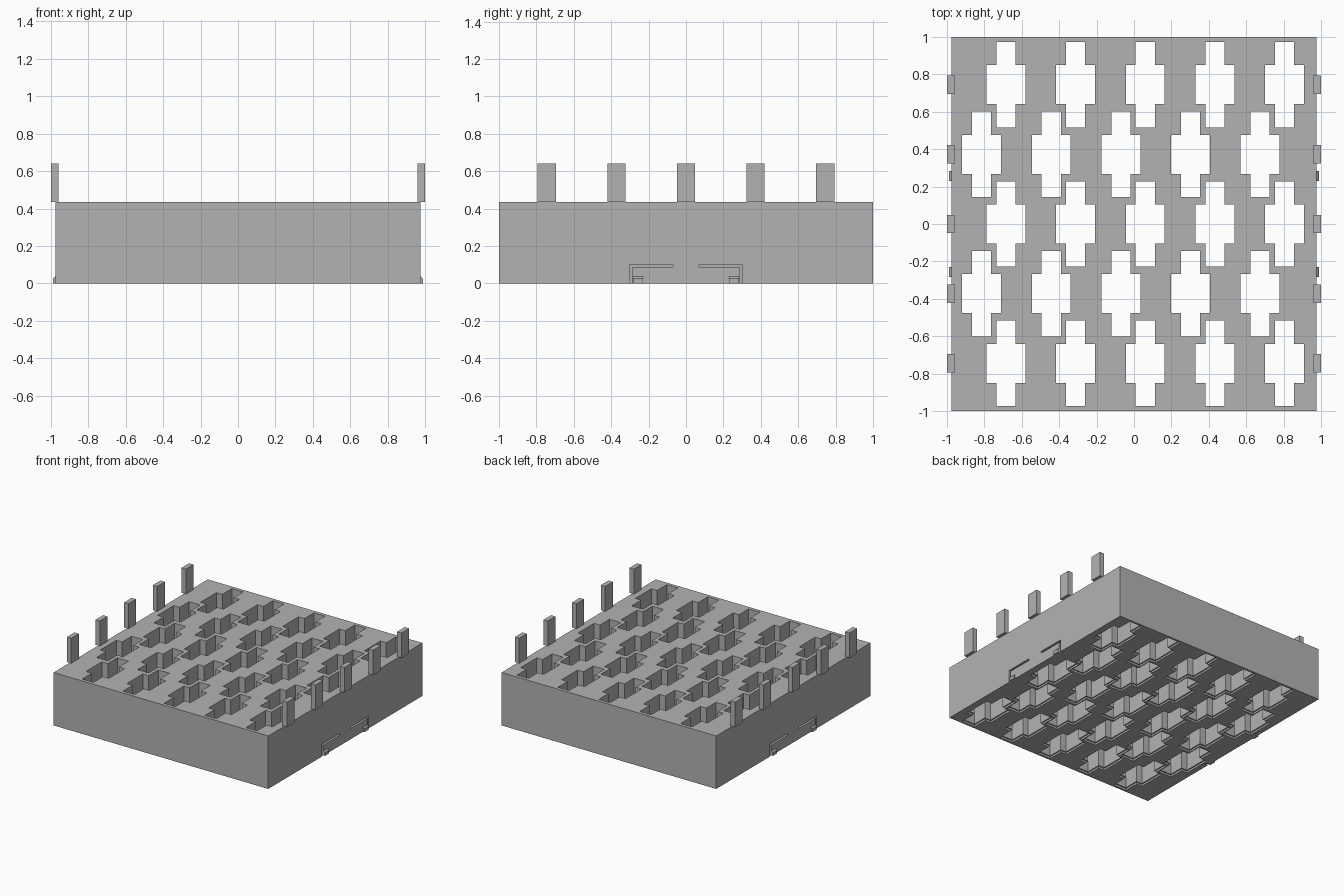
import bpy, bmesh

cube = bpy.data.objects.get("Cube")
if cube:
    bpy.data.objects.remove(cube, do_unlink=True)

grey = bpy.data.materials.new("plain grey")
grey.use_nodes = True
grey.diffuse_color = (0.45, 0.45, 0.45, 1)
grey.node_tree.nodes["Principled BSDF"].inputs["Base Color"].default_value = (0.45, 0.45, 0.45, 1)

HALF_X, HEIGHT = 0.975, 0.435
PITCH = 0.372


def prism(bm, outline, z0, z1):
    """Closed upright prism over a counter-clockwise outline."""
    low = [bm.verts.new((x, y, z0)) for x, y in outline]
    high = [bm.verts.new((x, y, z1)) for x, y in outline]
    bm.faces.new(low[::-1])
    bm.faces.new(high)
    for i in range(len(low)):
        j = (i + 1) % len(low)
        bm.faces.new((low[i], low[j], high[j], high[i]))


def box(bm, x0, x1, y0, y1, z0, z1):
    x0, x1 = sorted((x0, x1))
    y0, y1 = sorted((y0, y1))
    prism(bm, [(x0, y0), (x1, y0), (x1, y1), (x0, y1)], z0, z1)


def finish(bm, name):
    bmesh.ops.recalc_face_normals(bm, faces=bm.faces)
    mesh = bpy.data.meshes.new(name)
    bm.to_mesh(mesh)
    bm.free()
    mesh.materials.append(grey)
    obj = bpy.data.objects.new(name, mesh)
    bpy.context.collection.objects.link(obj)
    return obj


def cut(target, cutter):
    cutter.hide_render = True
    mod = target.modifiers.new("cut", 'BOOLEAN')
    mod.operation = 'DIFFERENCE'
    mod.solver = 'EXACT'
    mod.object = cutter
    bpy.context.view_layer.objects.active = target
    bpy.ops.object.modifier_apply(modifier=mod.name)
    bpy.data.objects.remove(cutter, do_unlink=True)


def crosses(name, grow, z0, z1):
    """Five staggered rows of cross-shaped prisms."""
    bm = bmesh.new()
    wide, narrow = 0.104 + grow, 0.051 + grow
    tall, short = 0.228 + grow, 0.104 + grow
    quarter = [(wide, short), (narrow, short), (narrow, tall)]
    mirrored = [(-x, y) for x, y in quarter[::-1]]
    upper = quarter + mirrored
    outline = upper + [(-x, -y) for x, y in upper]
    for row in range(-2, 3):
        shift = 0.06 if row % 2 == 0 else -0.07
        for col in range(-2, 3):
            cx, cy = col * PITCH + shift, row * PITCH
            prism(bm, [(cx + x, cy + y) for x, y in outline], z0, z1)
    return finish(bm, name)


# Main block with through holes and a shallow step round each hole below
bm = bmesh.new()
box(bm, -HALF_X, HALF_X, -1, 1, 0, HEIGHT)
block = finish(bm, "block")
cut(block, crosses("hole_cutter", 0, -0.1, 0.6))
cut(block, crosses("step_cutter", 0.01, -0.1, 0.015))

# L-shaped slits that free the snap clips in both side walls
bm = bmesh.new()
for sx in (-1, 1):
    for sy in (-1, 1):
        inner, outer = sx * (HALF_X - 0.03), sx * (HALF_X + 0.05)
        x0, x1 = sorted((inner, outer))
        prism_y = (sy * 0.285, sy * 0.3)
        box(bm, x0, x1, *prism_y, -0.05, 0.087)
        box(bm, x0, x1, sy * 0.07, sy * 0.3, 0.087, 0.102)
slits = finish(bm, "slit_cutter")
bm = bmesh.new()
bm.from_mesh(slits.data)
bmesh.ops.remove_doubles(bm, verts=bm.verts, dist=0.0001)
bm.to_mesh(slits.data)
bm.free()
slits.modifiers.clear()
mod_target = block.modifiers.new("cut", 'BOOLEAN')
mod_target.operation = 'DIFFERENCE'
mod_target.solver = 'EXACT'
mod_target.use_self = True
mod_target.object = slits
slits.hide_render = True
bpy.context.view_layer.objects.active = block
bpy.ops.object.modifier_apply(modifier=mod_target.name)
bpy.data.objects.remove(slits, do_unlink=True)

for sx, side in ((1, "left"), (-1, "right")):
    # Row of upright pegs along the top edge
    for i in range(-2, 3):
        bm = bmesh.new()
        y = i * PITCH
        box(bm, sx * 0.96, sx, y - 0.049, y + 0.049, HEIGHT, 0.64)
        finish(bm, f"{side}_peg_{i + 3}")
    # Snap-clip hooks with a sloped top
    for sy, end in ((-1, "front"), (1, "back")):
        bm = bmesh.new()
        box(bm, sx * 0.965, sx * 0.987, sy * 0.23, sy * 0.284, 0, 0.038)
        for v in bm.verts:
            if v.co.z > 0.03 and abs(v.co.x) > 0.98:
                v.co.z = 0.026
                v.co.x = sx * 0.987
        for v in bm.verts:
            if v.co.z > 0.03:
                v.co.x = sx * HALF_X
        finish(bm, f"{side}_{end}_clip_hook")
